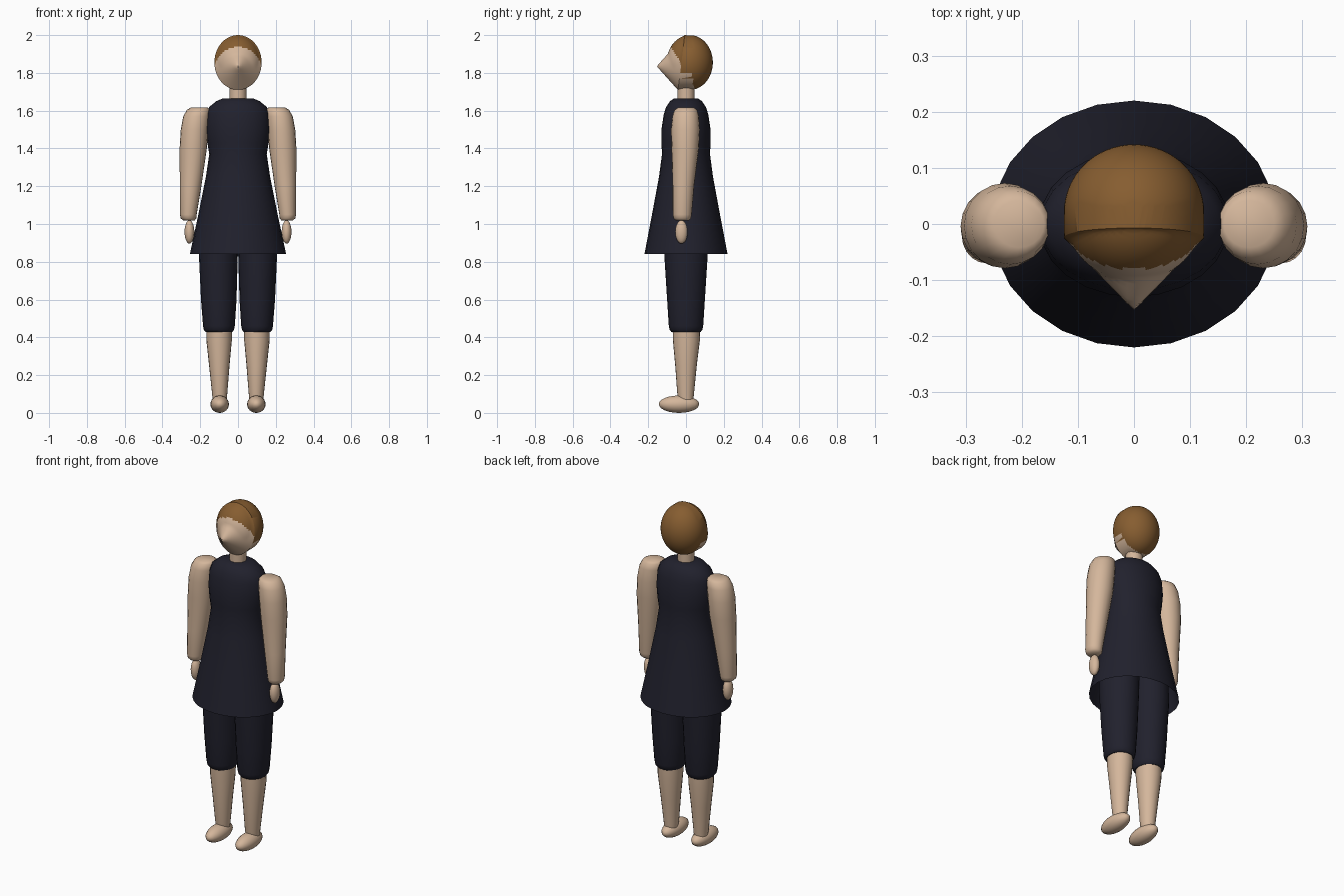
import bpy, bmesh
from math import cos, sin, pi, radians, hypot
from mathutils import Matrix

if "Cube" in bpy.data.objects:
    bpy.data.objects.remove(bpy.data.objects["Cube"])


def material(name, rgb):
    m = bpy.data.materials.new(name)
    m.use_nodes = True
    m.diffuse_color = (*rgb, 1)
    m.node_tree.nodes["Principled BSDF"].inputs["Base Color"].default_value = (*rgb, 1)
    return m


skin = material("skin", (0.66, 0.47, 0.33))
hair = material("brown hair", (0.24, 0.11, 0.03))
cloth = material("dark navy cloth", (0.015, 0.015, 0.026))


def finish(name, bm, mats, angle=50):
    bmesh.ops.recalc_face_normals(bm, faces=bm.faces)
    mesh = bpy.data.meshes.new(name)
    bm.to_mesh(mesh)
    bm.free()
    for m in mats:
        mesh.materials.append(m)
    ob = bpy.data.objects.new(name, mesh)
    bpy.context.collection.objects.link(ob)
    bpy.ops.object.select_all(action='DESELECT')
    ob.select_set(True)
    bpy.context.view_layer.objects.active = ob
    bpy.ops.object.shade_smooth_by_angle(angle=radians(angle))
    return ob


def loft(name, rings, mat, side=1, n=20, cap_bottom=True):
    """Stacked ellipses, each (z, centre x, centre y, radius x, radius y), top first."""
    bm = bmesh.new()
    loops = []
    for z, cx, cy, rx, ry in rings:
        loops.append([bm.verts.new((side * (cx + rx * cos(2 * pi * i / n)),
                                    cy + ry * sin(2 * pi * i / n), z)) for i in range(n)])
    for a, b in zip(loops, loops[1:]):
        for i in range(n):
            j = (i + 1) % n
            bm.faces.new((a[i], a[j], b[j], b[i]))
    bm.faces.new(loops[0])
    if cap_bottom:
        bm.faces.new(loops[-1])
    return finish(name, bm, [mat])


def ball(centre, radii, u=20, v=12):
    bm = bmesh.new()
    bmesh.ops.create_uvsphere(bm, u_segments=u, v_segments=v, radius=1)
    bm.transform(Matrix.Translation(centre) @ Matrix.Diagonal((*radii, 1)))
    return bm


# Head: an egg whose face is drawn forward to a pointed nose; hair by a slanted hairline
bm = ball((0, 0.02, 1.855), (0.125, 0.122, 0.145), 64, 40)
for v in bm.verts:
    if v.co.y < 0.03:
        r = hypot(v.co.x / 0.125, (v.co.z - 1.835) / 0.145)
        v.co.y = min(v.co.y, -0.155 + 0.13 * r)
for f in bm.faces:
    c = f.calc_center_median()
    f.material_index = int(c.y > -0.09 + (1.955 - c.z) * 0.58)
finish("head", bm, [skin, hair])

loft("neck", [(1.75, 0, 0, 0.045, 0.045), (1.64, 0, 0, 0.045, 0.045)], skin)

# Sleeveless flared tunic, open underneath
loft("tunic", [
    (1.665, 0, 0, 0.08, 0.062), (1.65, 0, 0, 0.115, 0.085), (1.62, 0, 0, 0.152, 0.105),
    (1.58, 0, 0, 0.167, 0.118), (1.5, 0, 0, 0.17, 0.13), (1.43, 0, 0, 0.162, 0.13),
    (1.37, 0, 0, 0.152, 0.127), (1.25, 0, 0, 0.17, 0.143), (1.05, 0, 0, 0.21, 0.18),
    (0.84, 0, 0, 0.255, 0.22)], cloth, n=24, cap_bottom=False)

# Limbs, mirrored
for side, label in ((1, "left"), (-1, "right")):
    loft(label + "_arm", [
        (1.616, 0.205, 0, 0.045, 0.042), (1.605, 0.21, -0.001, 0.06, 0.06),
        (1.57, 0.22, -0.002, 0.07, 0.07), (1.5, 0.23, -0.003, 0.073, 0.076),
        (1.4, 0.237, -0.004, 0.072, 0.072), (1.2, 0.251, -0.014, 0.057, 0.057),
        (1.05, 0.263, -0.02, 0.044, 0.05), (1.03, 0.262, -0.02, 0.041, 0.046),
        (1.018, 0.26, -0.02, 0.03, 0.034)], skin, side)
    finish(label + "_hand", ball((side * 0.257, -0.024, 0.958), (0.026, 0.033, 0.062)), [skin])
    loft(label + "_trouser_leg", [
        (1.1, 0.09, 0, 0.085, 0.1), (0.95, 0.102, 0, 0.103, 0.117),
        (0.84, 0.104, 0, 0.103, 0.115), (0.6, 0.102, 0, 0.094, 0.1),
        (0.46, 0.101, 0, 0.084, 0.091), (0.44, 0.101, 0, 0.08, 0.087),
        (0.428, 0.1, 0, 0.071, 0.077)], cloth, side)
    loft(label + "_calf", [
        (0.46, 0.1, 0.002, 0.068, 0.073), (0.38, 0.1, 0.002, 0.067, 0.071),
        (0.25, 0.099, 0, 0.054, 0.057), (0.1, 0.097, -0.002, 0.04, 0.044),
        (0.06, 0.097, 0, 0.036, 0.038)], skin, side)
    finish(label + "_foot", ball((side * 0.097, -0.037, 0.046), (0.049, 0.107, 0.046)), [skin])
